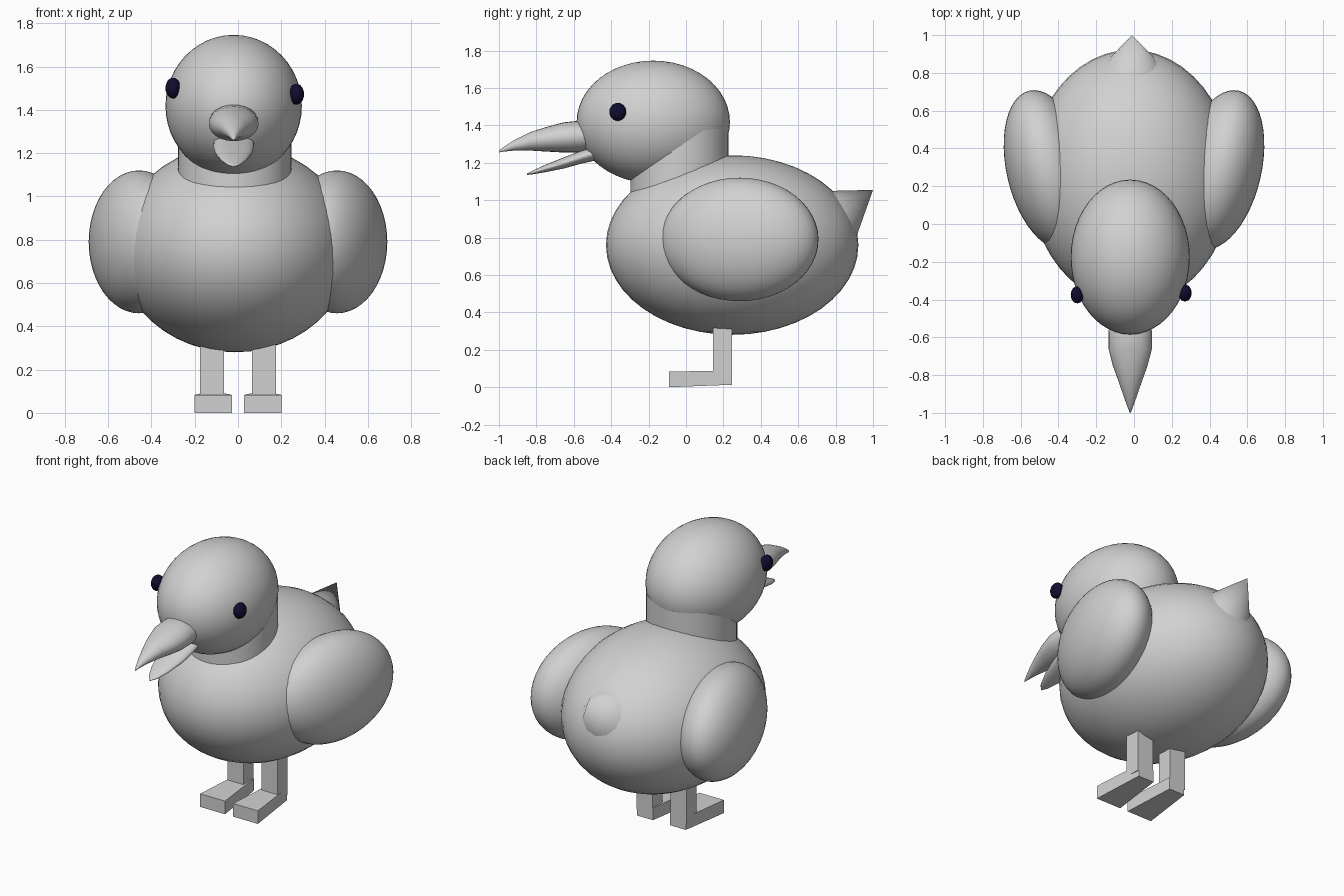
import bpy
import bmesh
import math
from mathutils import Matrix, Vector

cube = bpy.data.objects.get("Cube")
if cube:
    bpy.data.objects.remove(cube, do_unlink=True)


def make_material(name, rgb):
    mat = bpy.data.materials.new(name)
    mat.use_nodes = True
    mat.diffuse_color = (*rgb, 1)
    mat.node_tree.nodes["Principled BSDF"].inputs["Base Color"].default_value = (*rgb, 1)
    return mat


GREY = make_material("soft_grey", (0.64, 0.64, 0.64))
NAVY = make_material("dark_navy", (0.005, 0.004, 0.03))


def finish(name, bm, mat=GREY, angle=60):
    bmesh.ops.recalc_face_normals(bm, faces=bm.faces)
    mesh = bpy.data.meshes.new(name)
    bm.to_mesh(mesh)
    bm.free()
    mesh.materials.append(mat)
    obj = bpy.data.objects.new(name, mesh)
    bpy.context.collection.objects.link(obj)
    bpy.ops.object.select_all(action="DESELECT")
    obj.select_set(True)
    bpy.context.view_layer.objects.active = obj
    bpy.ops.object.shade_smooth_by_angle(angle=math.radians(angle))
    return obj


def ellipsoid(name, centre, radii, turn=0, mat=GREY, segments=48):
    bm = bmesh.new()
    matrix = (Matrix.Translation(centre) @ Matrix.Rotation(turn, 4, "Z")
              @ Matrix.Diagonal((*radii, 1)))
    bmesh.ops.create_uvsphere(bm, u_segments=segments, v_segments=segments // 2,
                              radius=1, matrix=matrix)
    return finish(name, bm, mat)


def cone(name, start, end, r1, r2, segments):
    bm = bmesh.new()
    start, end = Vector(start), Vector(end)
    axis = end - start
    matrix = (Matrix.Translation((start + end) / 2)
              @ axis.to_track_quat("Z", "Y").to_matrix().to_4x4())
    bmesh.ops.create_cone(bm, cap_ends=True, segments=segments, radius1=r1,
                          radius2=r2, depth=axis.length, matrix=matrix)
    return finish(name, bm)


def loft(name, stations, x, sides=24):
    """Elliptical rings along y; each station is (y, half width, bottom, top)."""
    bm = bmesh.new()
    rings = []
    for y, half, low, high in stations:
        ring = []
        for i in range(sides):
            a = 2 * math.pi * i / sides
            ring.append(bm.verts.new((x + half * math.cos(a), y,
                                      (low + high) / 2 + (high - low) / 2 * math.sin(a))))
        rings.append(ring)
    for a, b in zip(rings, rings[1:]):
        for i in range(sides):
            j = (i + 1) % sides
            bm.faces.new((a[i], a[j], b[j], b[i]))
    bm.faces.new(rings[0])
    bm.faces.new(rings[-1])
    return finish(name, bm)


def tapered_box(name, x, back, front):
    """Box between two upright rectangles, each (y, half width, bottom, top)."""
    bm = bmesh.new()
    ends = []
    for y, half, low, high in (back, front):
        ends.append([bm.verts.new((x + sx * half, y, z))
                     for sx, z in ((-1, low), (1, low), (1, high), (-1, high))])
    a, b = ends
    bm.faces.new(a)
    bm.faces.new(b)
    for i in range(4):
        j = (i + 1) % 4
        bm.faces.new((a[i], a[j], b[j], b[i]))
    return finish(name, bm)


MID = -0.015  # the body sits a touch off centre

# Body, neck, head and tail
ellipsoid("body", (MID, 0.247, 0.76), (0.54, 0.675, 0.48))
cone("neck", (MID, -0.035, 0.95), (MID, -0.035, 1.38), 0.262, 0.262, 48)
ellipsoid("head", (-0.02, -0.175, 1.418), (0.315, 0.41, 0.328))
cone("tail", (-0.01, 0.80, 0.91), (-0.01, 1.0, 1.055), 0.17, 0, 12)

# Beak
loft("upper_beak", [(-0.48, 0.1, 1.27, 1.41), (-0.57, 0.115, 1.255, 1.425),
                    (-0.66, 0.115, 1.255, 1.415), (-0.75, 0.092, 1.26, 1.39),
                    (-0.83, 0.063, 1.265, 1.365), (-0.92, 0.032, 1.265, 1.32),
                    (-0.97, 0.014, 1.26, 1.288), (-1.0, 0.002, 1.255, 1.265)], -0.02)
loft("lower_beak", [(-0.45, 0.09, 1.22, 1.31), (-0.56, 0.095, 1.195, 1.265),
                    (-0.65, 0.085, 1.17, 1.23), (-0.75, 0.06, 1.15, 1.19),
                    (-0.82, 0.03, 1.138, 1.158), (-0.85, 0.004, 1.135, 1.142)], -0.02)

# Eyes
ellipsoid("left_eye", (0.27, -0.365, 1.472), (0.035, 0.045, 0.048), mat=NAVY, segments=24)
ellipsoid("right_eye", (-0.3, -0.375, 1.5), (0.035, 0.045, 0.048), mat=NAVY, segments=24)

# Wings, legs and feet
for side, s in (("left", 1), ("right", -1)):
    ellipsoid(side + "_wing", (s * 0.457, 0.287, 0.79), (0.217, 0.43, 0.33),
              turn=-s * math.radians(13.2))
    tapered_box(side + "_leg", s * 0.12, (0.245, 0.056, 0.05, 0.33),
                (0.145, 0.056, 0.05, 0.33))
    tapered_box(side + "_foot", s * 0.115, (0.245, 0.055, 0.013, 0.09),
                (-0.09, 0.087, 0, 0.083))
